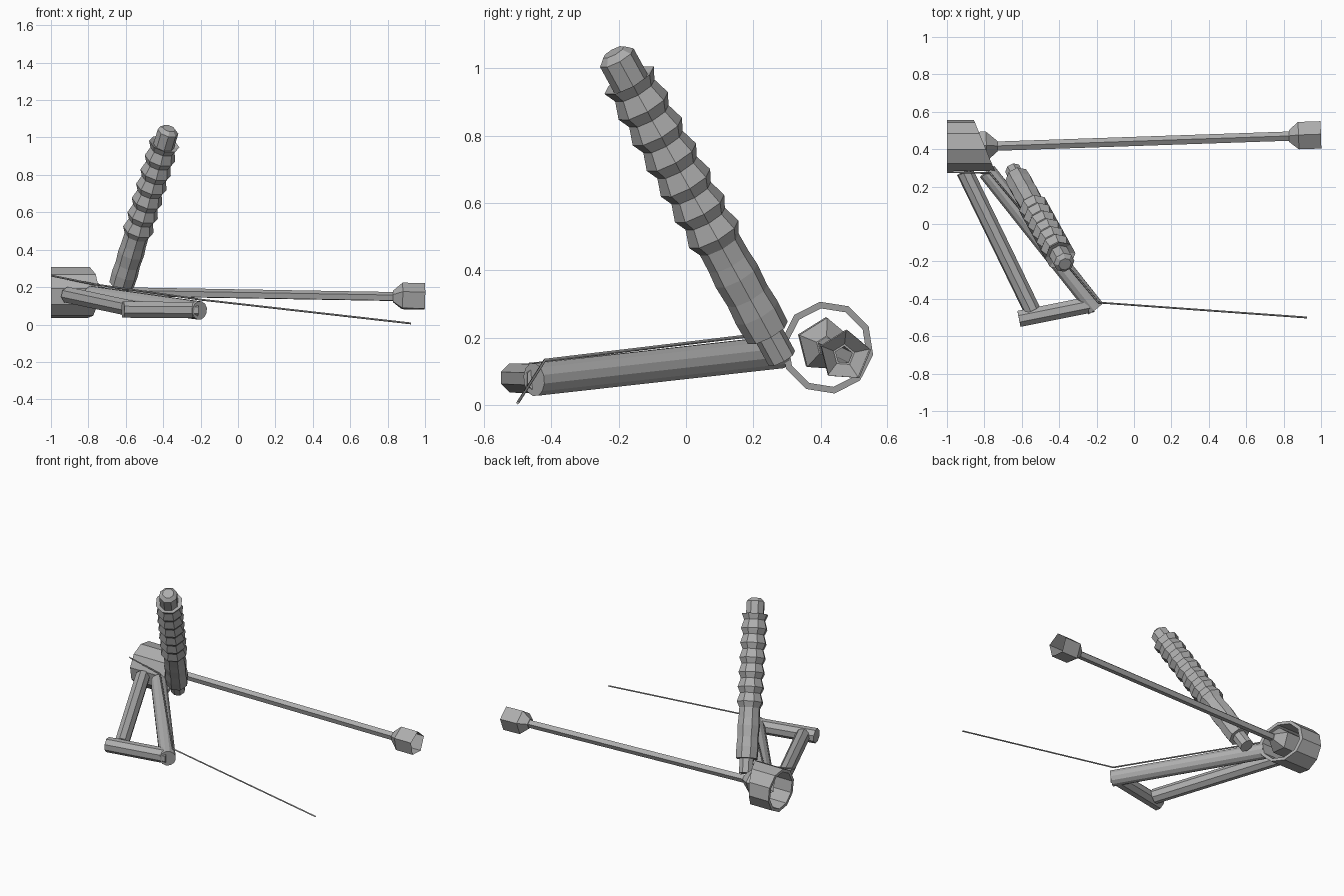
import bpy, math
from mathutils import Vector

cube = bpy.data.objects.get("Cube")
if cube:
    bpy.data.objects.remove(cube, do_unlink=True)

steel = bpy.data.materials.new("plain grey steel")
steel.use_nodes = True
grey = (0.42, 0.42, 0.42, 1)
steel.diffuse_color = grey
steel.node_tree.nodes["Principled BSDF"].inputs["Base Color"].default_value = grey


def lathe(name, start, end, profile, sides, phase=0, caps=True, closed=False):
    """Sweep (distance, radius) pairs around the line from start to end."""
    start, end = Vector(start), Vector(end)
    axis = (end - start).normalized()
    u = Vector((0, 1, 0))
    u = (u - axis * u.dot(axis)).normalized()
    v = axis.cross(u)
    verts, faces = [], []
    for d, r in profile:
        for i in range(sides):
            a = math.radians(phase) + math.tau * i / sides
            verts.append(start + axis * d + (u * math.cos(a) + v * math.sin(a)) * r)
    n = len(profile)
    for k in range(n if closed else n - 1):
        a, b = k * sides, (k + 1) % n * sides
        for i in range(sides):
            j = (i + 1) % sides
            faces.append((a + i, a + j, b + j, b + i))
    if caps and not closed:
        faces.append(tuple(reversed(range(sides))))
        faces.append(tuple(range((n - 1) * sides, n * sides)))
    mesh = bpy.data.meshes.new(name)
    mesh.from_pydata(verts, [], faces)
    mesh.materials.append(steel)
    obj = bpy.data.objects.new(name, mesh)
    bpy.context.collection.objects.link(obj)
    return obj


def tube(name, start, end, r, sides=8, phase=22.5):
    length = (Vector(end) - Vector(start)).length
    return lathe(name, start, end, [(0, r), (length, r)], sides, phase)


# Wheel hub: open ten-sided ring, its inner end cut on a slant
HUB_Y, HUB_Z, HUB_R = 0.42, 0.17, 0.138
hub = lathe("wheel_hub", (-1, HUB_Y, HUB_Z), (0, HUB_Y, HUB_Z),
            [(0, HUB_R), (0.2, HUB_R), (0.2, HUB_R - 0.02), (0, HUB_R - 0.02)],
            10, phase=27, closed=True)
for vert in hub.data.vertices:
    if vert.co.x > -0.9:
        vert.co.x -= 0.41 * (vert.co.y - HUB_Y)
for poly in hub.data.polygons:
    poly.flip()
hub.data.flip_normals()

# Drive shaft with a five-sided open cup at each end
lathe("drive_shaft", (-0.9, 0.41, 0.178), (1, 0.475, 0.145),
      [(0, 0.083), (0.11, 0.083), (0.17, 0.03), (0.17, 0.026),
       (1.73, 0.026), (1.73, 0.033), (1.78, 0.077), (1.9, 0.077)],
      5, phase=14, caps=False)

# Lower control arm: two legs and a cross tube
tube("arm_front_leg", (-0.905, 0.28, 0.157), (-0.545, -0.46, 0.08), 0.046)
tube("arm_rear_leg", (-0.785, 0.28, 0.157), (-0.205, -0.452, 0.075), 0.05, 12)
tube("arm_cross_tube", (-0.615, -0.507, 0.08), (-0.22, -0.428, 0.077), 0.047)

# Strut: mounting stub, damper body, ribbed boot and piston tip
RIBS, BOOT_START, BOOT_END = 7, 0.40, 0.985
pitch = (BOOT_END - BOOT_START) / (RIBS - 0.5)
boot = [(BOOT_START, 0.066)]
for i in range(RIBS):
    ridge = BOOT_START + pitch * (i + 0.4)
    boot.append((ridge, 0.084))
    if i < RIBS - 1:
        boot.append((ridge + pitch * 0.6, 0.067))
strut_profile = [(0, 0.045), (0.09, 0.045), (0.09, 0.068), (0.16, 0.071),
                 (0.22, 0.067), (0.29, 0.071), (0.34, 0.067)] + boot
strut_profile += [(0.965, 0.057), (1.055, 0.057), (1.075, 0.035)]
lathe("strut", (-0.645, 0.285, 0.138), (-0.37, -0.213, 1.045), strut_profile, 8, phase=10)

# Thin brake line following the rear leg, then trailing off to the left
path = [(-1, 0.278, 0.262), (-0.77, 0.272, 0.215), (-0.19, -0.42, 0.132), (0.925, -0.5, 0.006)]
curve = bpy.data.curves.new("brake_line", "CURVE")
curve.dimensions = "3D"
curve.bevel_depth = 0.005
curve.bevel_resolution = 0
curve.use_fill_caps = True
spline = curve.splines.new("POLY")
spline.points.add(len(path) - 1)
for point, co in zip(spline.points, path):
    point.co = (*co, 1)
curve.materials.append(steel)
bpy.context.collection.objects.link(bpy.data.objects.new("brake_line", curve))
